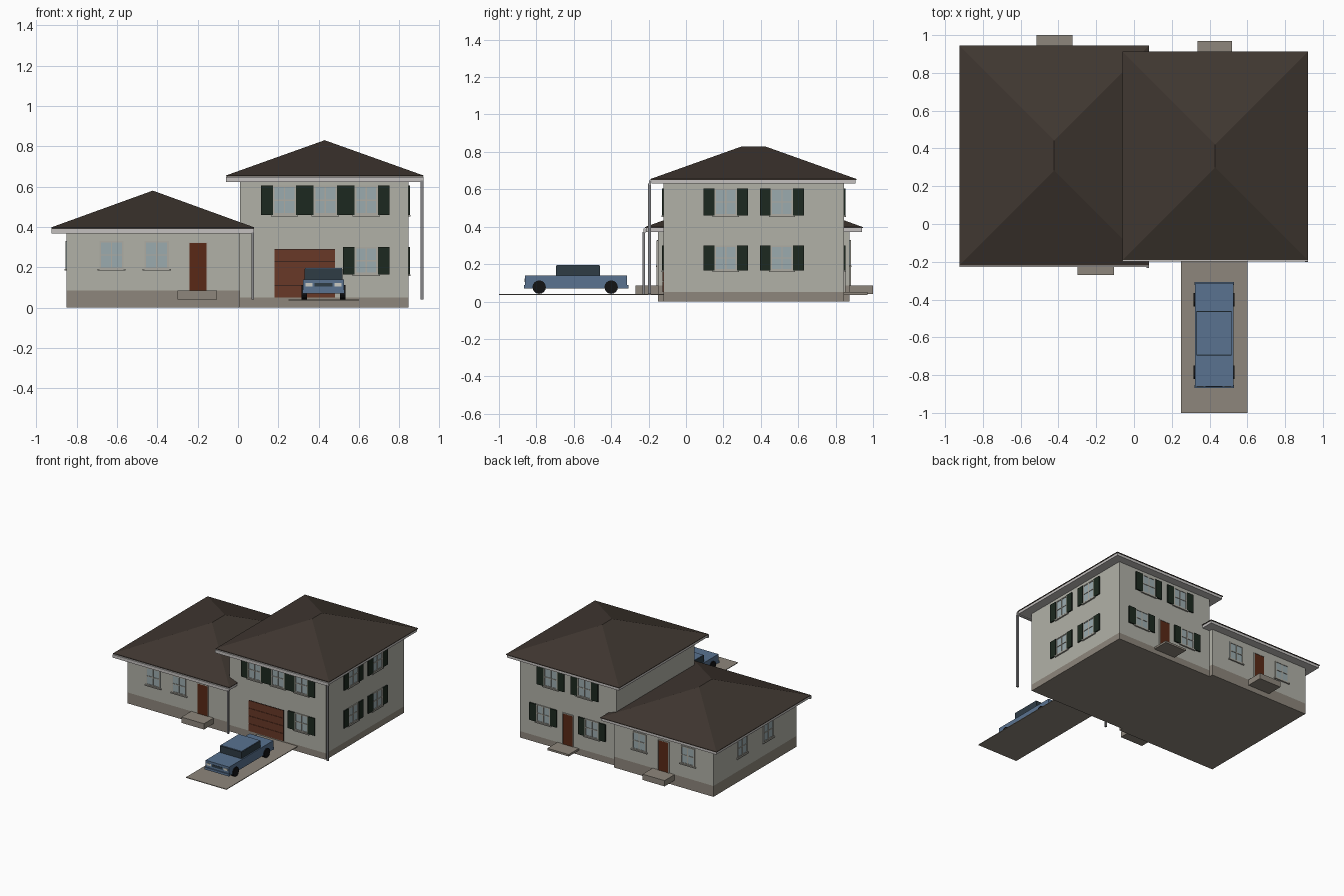
import bpy, bmesh, math
from mathutils import Matrix

if "Cube" in bpy.data.objects:
    bpy.data.objects.remove(bpy.data.objects["Cube"])


def mat(name, r, g, b):
    m = bpy.data.materials.new(name)
    m.diffuse_color = (r, g, b, 1)
    m.use_nodes = True
    m.node_tree.nodes["Principled BSDF"].inputs["Base Color"].default_value = m.diffuse_color
    return m


WALL = mat("plaster", .44, .44, .39)
STONE = mat("stone", .27, .24, .20)
ROOF = mat("shingles", .05, .038, .03)
TRIM = mat("trim", .55, .53, .52)
FRAME = mat("frame", .42, .41, .36)
GLASS = mat("glass", .33, .41, .43)
SHUT = mat("shutter_green", .012, .022, .014)
DOOR = mat("door_brown", .10, .022, .008)
GARAGE = mat("garage_brown", .14, .04, .02)
METAL = mat("metal", .24, .24, .25)
BLUE = mat("car_blue", .10, .17, .28)
DARK = mat("dark_glass", .028, .045, .06)
BLACK = mat("rubber", .006, .006, .007)
LAMP = mat("lamp", .6, .6, .55)


def finish(name, bm, m):
    bmesh.ops.recalc_face_normals(bm, faces=bm.faces)
    me = bpy.data.meshes.new(name)
    bm.to_mesh(me)
    bm.free()
    me.materials.append(m)
    o = bpy.data.objects.new(name, me)
    bpy.context.collection.objects.link(o)
    return o


def boxes(name, m, items):
    """One object from boxes given as (x0, x1, y0, y1, z0, z1)."""
    bm = bmesh.new()
    for b in items:
        s = [abs(b[i + 1] - b[i]) for i in (0, 2, 4)]
        c = [(b[i + 1] + b[i]) / 2 for i in (0, 2, 4)]
        bmesh.ops.create_cube(bm, size=1, matrix=Matrix.Translation(c) @ Matrix.Diagonal((*s, 1)))
    return finish(name, bm, m)


def on_wall(wall, u0, u1, d0, d1, z0, z1):
    """Map a box (along wall, outward depth, height) to world space."""
    axis, pos, sign = wall
    d = (pos + sign * d0, pos + sign * d1)
    return (u0, u1, *d, z0, z1) if axis == 'y' else (*d, u0, u1, z0, z1)


def window(wall, u, z0, z1, shutters=True, w=.12):
    a, b, t = u - w / 2, u + w / 2, .008
    zm = (z0 + z1) / 2
    boxes("window_glass", GLASS, [on_wall(wall, a, b, -.005, .002, z0, z1)])
    bars = [(a, a + t, z0, z1), (b - t, b, z0, z1), (a, b, z0, z0 + t), (a, b, z1 - t, z1),
            (u - .003, u + .003, z0, z1), (a, b, zm - .003, zm + .003)]
    boxes("window_frame", FRAME, [on_wall(wall, p, q, -.004, .006, r, s) for p, q, r, s in bars])
    boxes("window_sill", FRAME, [on_wall(wall, a - .01, b + .01, -.004, .011, z0 - .008, z0)])
    if shutters:
        boxes("shutters", SHUT, [on_wall(wall, p, q, -.004, .009, z0, z1)
                                 for p, q in ((a - .058, a), (b, b + .058))])


def door(wall, u, z0, z1, w=.085):
    a, b, t = u - w / 2, u + w / 2, .006
    boxes("door", DOOR, [on_wall(wall, a, b, -.005, .004, z0, z1)])
    boxes("door_frame", FRAME, [on_wall(wall, p, q, -.004, .007, r, s) for p, q, r, s in
                                ((a - t, a, z0, z1 + t), (b, b + t, z0, z1 + t), (a, b, z1, z1 + t))])


def block(tag, x0, x1, y0, y1, base, top):
    boxes(tag + "_foundation", STONE, [(x0, x1, y0, y1, 0, base)])
    boxes(tag + "_walls", WALL, [(x0, x1, y0, y1, base, top)])


def hip_roof(tag, x0, x1, y0, y1, z, peak):
    boxes(tag + "_eave_fascia", TRIM, [(x0 + .005, x1 - .005, y0 + .005, y1 - .005, z - .02, z)])
    bm = bmesh.new()
    zt = z + .005
    h, xm = (x1 - x0) / 2, (x0 + x1) / 2
    lo = [bm.verts.new((x, y, z)) for x, y in ((x0, y0), (x1, y0), (x1, y1), (x0, y1))]
    a, b, c, d = [bm.verts.new((v.co.x, v.co.y, zt)) for v in lo]
    r0, r1 = bm.verts.new((xm, y0 + h, peak)), bm.verts.new((xm, y1 - h, peak))
    bm.faces.new(lo)
    up = [a, b, c, d]
    for i in range(4):
        j = (i + 1) % 4
        bm.faces.new((lo[i], lo[j], up[j], up[i]))
    for f in ((a, b, r0), (b, c, r1, r0), (c, d, r1), (d, a, r0, r1)):
        bm.faces.new(f)
    finish(tag + "_roof", bm, ROOF)
    # front gutter and downspout at its right end
    boxes(tag + "_gutter", TRIM, [(x0, x1, y0 - .008, y0 + .004, z - .026, z - .002)])
    boxes(tag + "_downspout", METAL, [(x1 - .014, x1, y0 - .012, y0 + .002, .04, z - .02)])


# main masses
block("low_wing", -.85, .01, -.15, .875, .085, .38)
block("tall_wing", .01, .845, -.12, .845, .05, .64)
hip_roof("low_wing", -.925, .08, -.22, .945, .393, .58)
hip_roof("tall_wing", -.06, .92, -.19, .912, .65, .83)

# walls as (axis, position, outward sign)
LF, LB, LL = ('y', -.15, -1), ('y', .875, 1), ('x', -.85, -1)
TF, TB, TR = ('y', -.12, -1), ('y', .845, 1), ('x', .845, 1)
UP, DN, LOW = (.46, .605), (.165, .30), (.192, .33)

# low wing openings
for wall, us in ((LF, (-.627, -.403)), (LB, (-.63, -.21)), (LL, (.20, .52))):
    for u in us:
        window(wall, u, *LOW, shutters=False)
door(LF, -.198, .085, .32)
door(LB, -.42, .085, .32)
boxes("front_step", STONE, [(-.30, -.105, -.27, -.15, .04, .085)])
boxes("low_back_step", STONE, [(-.515, -.325, .875, 1.0, .04, .085)])

# tall wing openings
for u in (.23, .433, .636):
    window(TF, u, *UP, w=.115)
window(TF, .636, *DN, w=.115)
for u in (.2125, .5125):
    window(TR, u, *UP)
    window(TR, u, *DN)
for u in (.575, .285):
    window(TB, u, *UP)
for u in (.64, .22):
    window(TB, u, *DN)
door(TB, .428, .05, .29)
boxes("tall_back_step", STONE, [(.335, .52, .845, .97, .035, .05)])

# garage door with four panels
boxes("garage_door", BLACK, [on_wall(TF, .18, .48, -.005, .001, .05, .29)])
boxes("garage_panels", GARAGE, [on_wall(TF, .18, .48, -.004, .005, .05 + i * .06, .108 + i * .06)
                                for i in range(4)])
boxes("driveway", STONE, [(.25, .60, -1, -.12, .036, .041)])

# car
CX = .424
boxes("car_body", BLUE, [(CX - .102, CX + .102, -.86, -.315, .07, .14)])
boxes("car_cabin", DARK, [(CX - .093, CX + .093, -.695, -.46, .14, .192)])
boxes("car_roof", BLUE, [(CX - .091, CX + .091, -.69, -.465, .192, .196)])
boxes("car_bumpers", BLUE, [(CX - .105, CX + .105, y, y + .014, .07, .088) for y in (-.867, -.322)])
boxes("car_headlights", LAMP, [(CX + s * .055, CX + s * .09, -.863, -.855, .105, .122) for s in (-1, 1)])
boxes("car_grille", DARK, [(CX - .045, CX + .045, -.862, -.855, .104, .122)])
bm = bmesh.new()
for y in (-.785, -.40):
    for s in (-1, 1):
        bmesh.ops.create_cone(bm, cap_ends=True, segments=16, radius1=.036, radius2=.036, depth=.026,
                              matrix=Matrix.Translation((CX + s * .096, y, .077)) @ Matrix.Rotation(math.pi / 2, 4, 'Y'))
finish("car_wheels", bm, BLACK)
